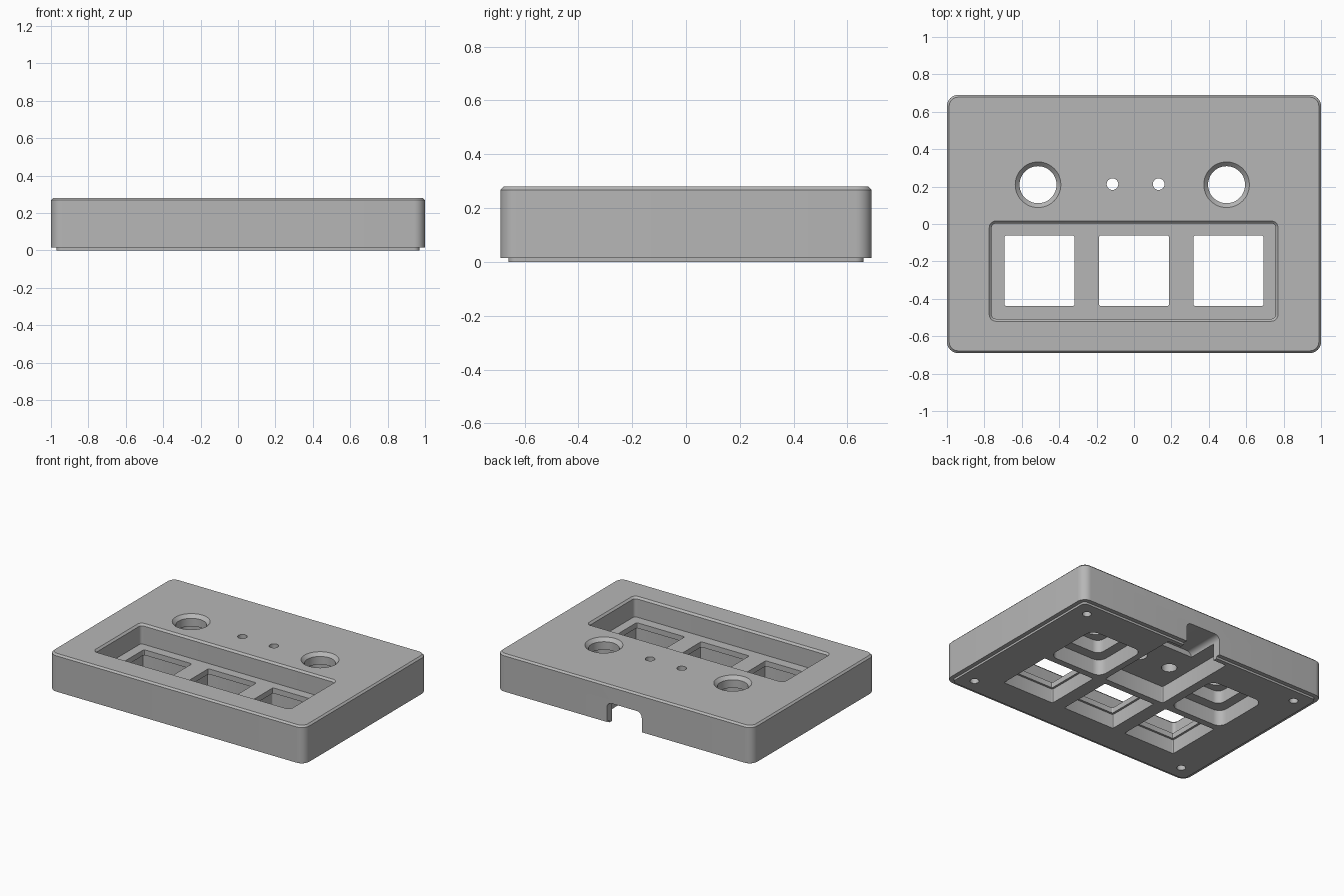
import bpy, bmesh, math

cube = bpy.data.objects.get("Cube")
if cube:
    bpy.data.objects.remove(cube, do_unlink=True)

grey = bpy.data.materials.new("mid_grey")
grey.use_nodes = True
colour = (0.47, 0.47, 0.47, 1)
grey.diffuse_color = colour
grey.node_tree.nodes["Principled BSDF"].inputs["Base Color"].default_value = colour


def outline(cx, cy, hx, hy, r, seg):
    """Rounded rectangle; becomes a circle when hx = hy = r."""
    pts = []
    for k, (sx, sy) in enumerate(((1, 1), (-1, 1), (-1, -1), (1, -1))):
        for i in range(seg + 1):
            a = math.radians(90 * (k + i / seg))
            pts.append((cx + sx * (hx - r) + r * math.cos(a),
                        cy + sy * (hy - r) + r * math.sin(a)))
    return pts


def loft(name, cx, cy, hx, hy, r, layers, seg=8):
    """Stack rounded outlines; each layer is (height, inset)."""
    bm = bmesh.new()
    rings = []
    for z, d in layers:
        pts = outline(cx, cy, hx - d, hy - d, max(r - d, 0.002), seg)
        rings.append([bm.verts.new((x, y, z)) for x, y in pts])
    n = len(rings[0])
    for low, high in zip(rings, rings[1:]):
        for i in range(n):
            j = (i + 1) % n
            bm.faces.new((low[i], low[j], high[j], high[i]))
    bm.faces.new(rings[0][::-1])
    bm.faces.new(rings[-1])
    bmesh.ops.remove_doubles(bm, verts=bm.verts, dist=1e-5)
    bmesh.ops.recalc_face_normals(bm, faces=bm.faces)
    mesh = bpy.data.meshes.new(name)
    bm.to_mesh(mesh)
    bm.free()
    obj = bpy.data.objects.new(name, mesh)
    bpy.context.collection.objects.link(obj)
    return obj


def select(obj):
    bpy.ops.object.select_all(action='DESELECT')
    obj.select_set(True)
    bpy.context.view_layer.objects.active = obj


def cut(cutter):
    cutter.hide_render = True
    select(case)
    mod = case.modifiers.new("cut", 'BOOLEAN')
    mod.operation = 'DIFFERENCE'
    mod.solver = 'EXACT'
    mod.object = cutter
    bpy.ops.object.modifier_apply(modifier=mod.name)
    bpy.data.objects.remove(cutter, do_unlink=True)


def pocket(cx, cy, hx, hy, r, z0, z1, seg=6):
    cut(loft("cutter", cx, cy, hx, hy, r, [(z0, 0), (z1, 0)], seg))


def bore(cx, cy, r, z0, z1):
    pocket(cx, cy, r, r, r, z0, z1, 10)


# Case shell with a stepped lip below and a chamfered top edge
case = loft("case_body", 0, 0, 1, 0.69, 0.06,
            [(0, 0.03), (0.015, 0.03), (0.015, 0), (0.268, 0), (0.28, 0.012)])
case.data.materials.append(grey)

# Long recess with a chamfered rim
cut(loft("recess", -0.002, -0.252, 0.772, 0.268, 0.035,
         [(0.138, 0.013), (0.267, 0.013), (0.28, 0), (0.4, 0)], 5))

# Square openings with wider pockets underneath
for x in (-0.505, 0, 0.505):
    pocket(x, -0.25, 0.203, 0.203, 0.008, -0.1, 0.1, 3)
    pocket(x, -0.25, 0.188, 0.188, 0.01, 0.05, 0.2, 3)

# Large round openings: stepped pockets below, countersink above
for x in (-0.513, 0.495):
    pocket(x, 0.21, 0.21, 0.21, 0.06, -0.1, 0.11)
    pocket(x, 0.21, 0.14, 0.14, 0.05, 0.05, 0.2)
    cut(loft("opening", x, 0.21, 0.122, 0.122, 0.122,
             [(0.15, 0.023), (0.257, 0.023), (0.28, 0), (0.4, 0)], 12))

# Central board bay and the small indicator holes
pocket(0, 0.315, 0.24, 0.315, 0.01, -0.1, 0.12, 3)
for x in (-0.115, 0.132):
    bore(x, 0.213, 0.05, 0.06, 0.2)
    bore(x, 0.213, 0.031, 0.15, 0.4)

# Cable slot through the back wall, rounded at its upper corners
slot = loft("slot", 0, 0, 0.137, 0.155, 0.04, [(-0.8, 0), (-0.41, 0)], 6)
slot.rotation_euler = (math.radians(90), 0, 0)
bpy.context.view_layer.update()
cut(slot)

# Blind screw holes in the underside corners
for x in (-0.865, 0.865):
    for y in (-0.56, 0.56):
        bore(x, y, 0.029, -0.1, 0.16)

select(case)
bpy.ops.object.shade_smooth_by_angle(angle=math.radians(30))
